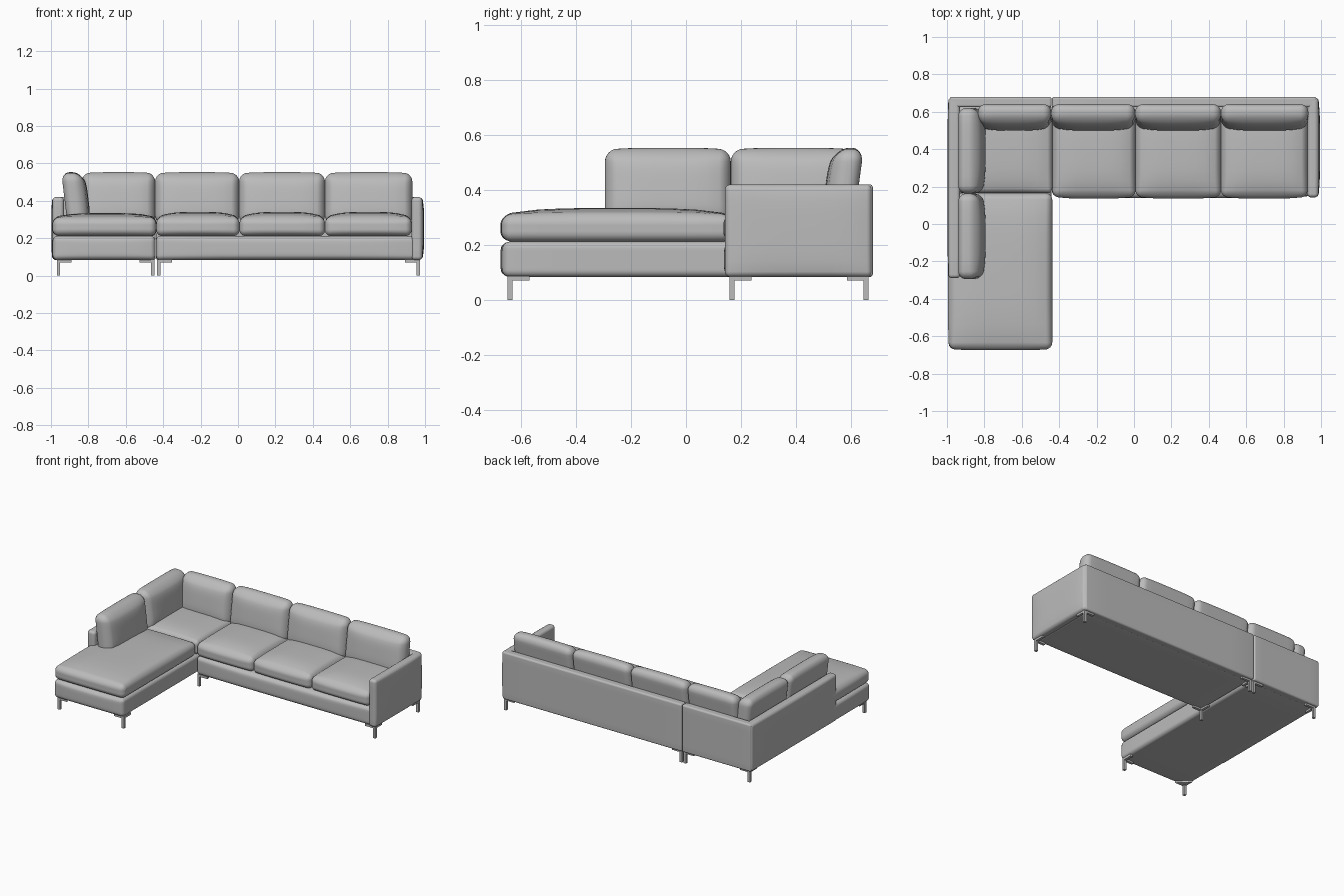
import bpy, bmesh, math
from mathutils import Vector

if "Cube" in bpy.data.objects:
    bpy.data.objects.remove(bpy.data.objects["Cube"])

fabric = bpy.data.materials.new("grey upholstery")
fabric.diffuse_color = (0.5, 0.5, 0.5, 1)
fabric.use_nodes = True
fabric.node_tree.nodes["Principled BSDF"].inputs["Base Color"].default_value = fabric.diffuse_color


def finish(name, bm, angle=None):
    me = bpy.data.meshes.new(name)
    bmesh.ops.recalc_face_normals(bm, faces=bm.faces)
    bm.to_mesh(me)
    bm.free()
    me.materials.append(fabric)
    ob = bpy.data.objects.new(name, me)
    bpy.context.collection.objects.link(ob)
    if angle:
        bpy.context.view_layer.objects.active = ob
        ob.select_set(True)
        bpy.ops.object.shade_smooth_by_angle(angle=math.radians(angle))
        ob.select_set(False)
    return ob


def padded_box(name, lo, hi, r, crowns=(), lean=(0, 0)):
    """Rounded box; crowns = (axis, side, amount) bulges; lean = x/y shift of the top against the bottom."""
    lo, hi = Vector(lo), Vector(hi)
    mid, half = (lo + hi) / 2, (hi - lo) / 2
    n, k = 14, 3
    bm = bmesh.new()
    bmesh.ops.create_cube(bm, size=2)
    bmesh.ops.subdivide_edges(bm, edges=bm.edges[:], cuts=n - 1, use_grid_fill=True)
    for v in bm.verts:
        p, inner = Vector(), Vector()
        for a in range(3):
            i = round((v.co[a] + 1) * n / 2)
            core = half[a] - r
            j = min(i, n - i)
            if j < k:      # rim rows lie on the rounded edge
                s = -1 if i < n / 2 else 1
                inner[a] = s * core
                p[a] = s * (core + r * math.tan(math.pi / 4 * (k - j) / k))
            else:
                inner[a] = p[a] = core * (2 * (i - k) / (n - 2 * k) - 1)
        q = inner + (p - inner).normalized() * r
        u = [max(-1, min(1, q[a] / half[a])) for a in range(3)]
        for axis, side, amount in crowns:
            b, c = [a for a in range(3) if a != axis]
            if u[axis] * side > 0:
                q[axis] += side * amount * abs(u[axis]) * (1 - u[b] ** 4) * (1 - u[c] ** 4)
        q.x += lean[0] * u[2]
        q.y += lean[1] * u[2]
        v.co = mid + q
    finish(name, bm, 50)


# upholstered bases
padded_box("chaise_base", (-0.99, -0.665, 0.083), (-0.442, 0.65, 0.212), 0.025,
           [(1, -1, 0.01), (0, -1, 0.005)])
padded_box("sofa_base", (-0.438, 0.15, 0.083), (0.95, 0.65, 0.212), 0.025, [(1, -1, 0.012)])

# arms and back panels
padded_box("left_arm", (-0.992, -0.29, 0.083), (-0.93, 0.677, 0.42), 0.02, [(0, -1, 0.006)])
padded_box("right_arm", (0.928, 0.142, 0.083), (0.985, 0.677, 0.42), 0.02, [(0, 1, 0.01)])
padded_box("corner_back", (-0.985, 0.625, 0.083), (-0.441, 0.68, 0.42), 0.012)
padded_box("sofa_back", (-0.438, 0.625, 0.083), (0.975, 0.68, 0.42), 0.012)

# seat cushions
padded_box("chaise_cushion", (-0.99, -0.668, 0.212), (-0.437, 0.165, 0.31), 0.035,
           [(2, 1, 0.024), (1, -1, 0.007), (0, -1, 0.005)])
padded_box("corner_cushion", (-0.94, 0.165, 0.212), (-0.437, 0.63, 0.31), 0.025, [(2, 1, 0.024)])
seat_edges = [-0.437, 0.008, 0.465, 0.928]
for i in range(3):
    padded_box(f"seat_cushion_{i + 1}", (seat_edges[i], 0.148, 0.212), (seat_edges[i + 1], 0.63, 0.31),
               0.032, [(2, 1, 0.03), (1, -1, 0.012)])

# back cushions along the rear
back_edges = [-0.835, -0.443, 0.006, 0.465, 0.932]
for i in range(4):
    padded_box(f"back_cushion_{i + 1}", (back_edges[i], 0.532, 0.28), (back_edges[i + 1], 0.628, 0.545),
               0.042, [(1, -1, 0.025), (2, 1, 0.008)], (0, 0.018))

# back cushions along the left arm
side_edges = [-0.295, 0.163, 0.62]
for i in range(2):
    padded_box(f"side_cushion_{i + 1}", (-0.928, side_edges[i], 0.28), (-0.825, side_edges[i + 1], 0.545),
               0.042, [(0, 1, 0.025), (2, 1, 0.008)], (-0.016, 0))


def slab(bm, points, z0, z1):
    low = [bm.verts.new((x, y, z0)) for x, y in points]
    high = [bm.verts.new((x, y, z1)) for x, y in points]
    bm.faces.new(low)
    bm.faces.new(high)
    for i in range(len(points)):
        j = (i + 1) % len(points)
        bm.faces.new((low[i], low[j], high[j], high[i]))


# feet: thin post under an angled bracket; dx, dy point inward
def foot(name, x, y, dx, dy, triangle=False):
    def rect(a, b):
        return [(x - dx * .009, y - dy * .009), (x + dx * a, y - dy * .009),
                (x + dx * a, y + dy * b), (x - dx * .009, y + dy * b)]
    bm = bmesh.new()
    slab(bm, rect(.009, .009), 0, 0.085)
    if triangle:
        slab(bm, [(x - dx * .009, y - dy * .009), (x + dx * .07, y - dy * .009),
                  (x - dx * .009, y + dy * .07)], 0.07, 0.086)
    else:
        slab(bm, rect(.07, .009), 0.07, 0.086)
        slab(bm, rect(.009, .07), 0.07, 0.086)
    finish(name, bm)


feet = [(-0.96, -0.64, 1, 1), (-0.456, -0.64, -1, 1), (-0.96, 0.655, 1, -1), (-0.456, 0.655, -1, -1),
        (-0.424, 0.168, 1, 1), (-0.424, 0.655, 1, -1), (0.963, 0.168, -1, 1), (0.963, 0.655, -1, -1)]
for i, f in enumerate(feet):
    foot(f"foot_{i + 1}", *f, triangle=(i == 0))
